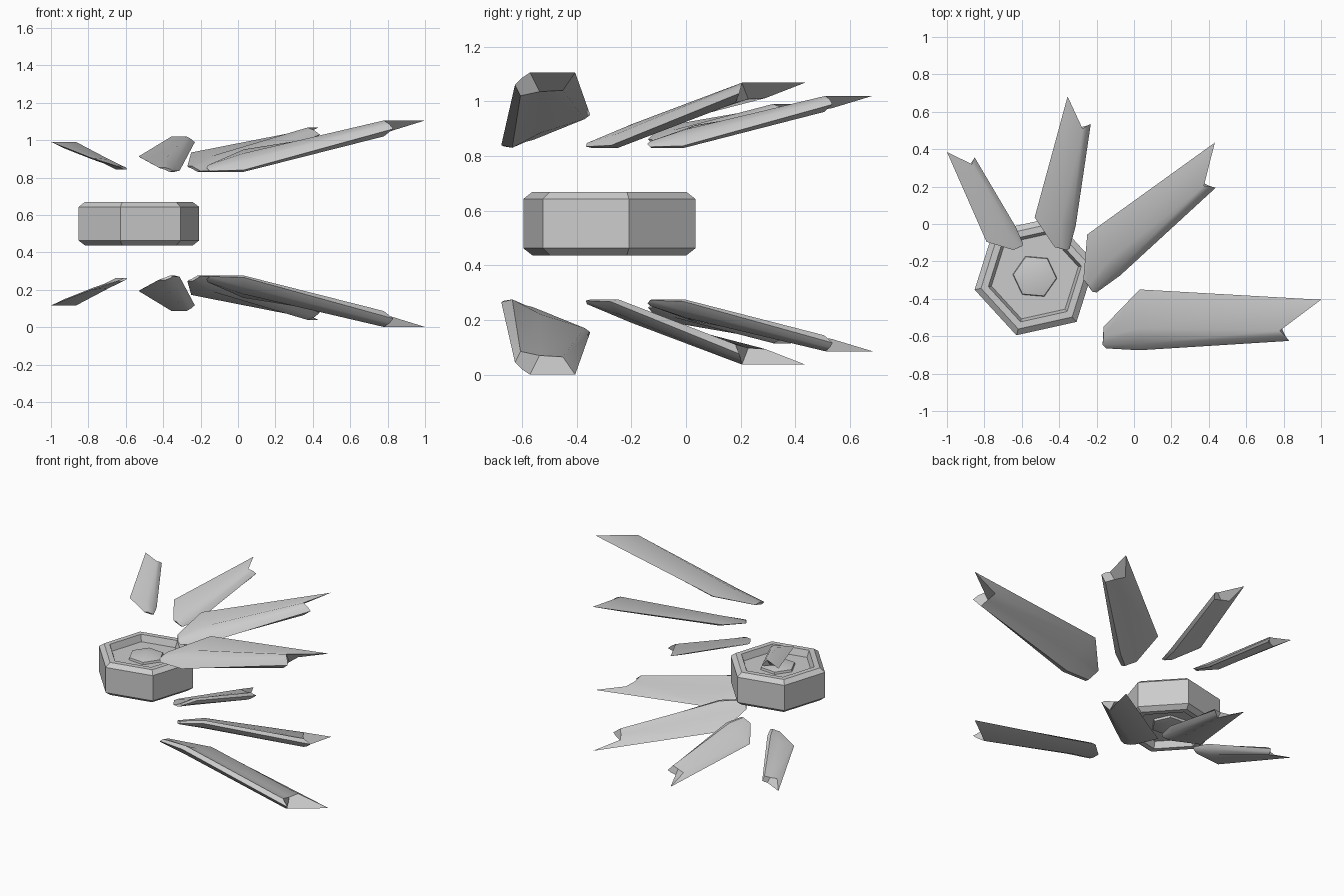
import bpy, bmesh, math
from mathutils import Vector, Matrix

if "Cube" in bpy.data.objects:
    bpy.data.objects.remove(bpy.data.objects["Cube"])

MID = 0.553            # height of the mirror plane
HUB = (-0.53, -0.28)


def finish(name, bm, loc, angle):
    bmesh.ops.recalc_face_normals(bm, faces=bm.faces)
    me = bpy.data.meshes.new(name)
    bm.to_mesh(me)
    bm.free()
    ob = bpy.data.objects.new(name, me)
    ob.location = loc
    bpy.context.collection.objects.link(ob)
    mir = ob.modifiers.new("Mirror", 'MIRROR')
    mir.use_axis = (False, False, True)
    bpy.ops.object.select_all(action='DESELECT')
    bpy.context.view_layer.objects.active = ob
    ob.select_set(True)
    bpy.ops.object.shade_smooth_by_angle(angle=math.radians(angle))
    return ob


def hex_rings(name, profile, turn, cap, angle):
    """Six-sided lathe of (radius, height above mirror plane)."""
    bm = bmesh.new()
    rings = []
    for r, z in profile:
        rings.append([bm.verts.new((r * math.cos(math.radians(turn + 60 * k)),
                                    r * math.sin(math.radians(turn + 60 * k)), z))
                      for k in range(6)])
    for a, b in zip(rings, rings[1:]):
        for k in range(6):
            bm.faces.new((a[k], a[(k + 1) % 6], b[(k + 1) % 6], b[k]))
    if cap == 'FLAT':
        bm.faces.new(rings[-1])
    else:
        top = bm.verts.new((0, 0, cap))
        for k in range(6):
            bm.faces.new((rings[-1][k], rings[-1][(k + 1) % 6], top))
    return finish(name, bm, (*HUB, MID), angle)


# Hexagonal hub with bevelled rim and recess on both faces
hex_rings("hub", [(0.33, 0), (0.33, 0.09), (0.295, 0.116), (0.255, 0.116),
                  (0.238, 0.07)], 12.5, 'FLAT', 20)
# Low boss in the recess
hex_rings("hub_boss", [(0.12, 0.065), (0.115, 0.085)], -5, 0.112, 40)

# Blade sections, root to tip: outer low edge, shoulder, ridge, high edge,
# underside by high edge, underside middle, keel
SECTIONS = [
    [(-.15, -.665, .835), (-.168, -.645, .85), (-.163, -.60, .865), (-.163, -.55, .865),
     (-.16, -.56, .858), (-.16, -.585, .852), (-.15, -.635, .83)],
    [(.03, -.675, .84), (.03, -.64, .89), (.03, -.56, .93), (.03, -.35, .95),
     (.05, -.37, .935), (.05, -.53, .885), (.03, -.635, .83)],
    [(.83, -.625, 1.06), (.81, -.60, 1.085), (.78, -.57, 1.105), (1.0, -.405, 1.105),
     (.79, -.45, 1.04), (.78, -.535, 1.035), (.78, -.605, 1.02)],
]
TIP = Vector((1.0, -0.405, 0.83))


def blade(name, tip, base, scale, turn):
    m = (Matrix.Translation((tip[0], tip[1], base - MID)) @ Matrix.Rotation(math.radians(turn), 4, 'Z')
         @ Matrix.Scale(scale, 4) @ Matrix.Translation(-TIP))
    bm = bmesh.new()
    rows = [[bm.verts.new(m @ Vector(p)) for p in row] for row in SECTIONS]
    for a, b in zip(rows, rows[1:]):
        for k in range(7):
            j = (k + 1) % 7
            bm.faces.new((a[k], a[j], b[j], b[k]))
    bm.faces.new(rows[0])
    e = rows[-1]
    bm.faces.new((e[2], e[3], e[4], e[5]))      # hooked point
    bm.faces.new((e[0], e[1], e[2], e[5], e[6]))  # notch wall
    return finish(name, bm, (0, 0, MID), 35)


# Fan of shrinking blades, mirrored above and below the hub
for i, (tip, base, s) in enumerate([((1.0, -.405), .83, 1.0), ((.432, .435), .83, .865),
                                    ((-.355, .682), .83, .69), ((-1.0, .385), .842, .54)]):
    blade(f"blade_pair_{i + 1}", tip, base, s, 39 * i)
